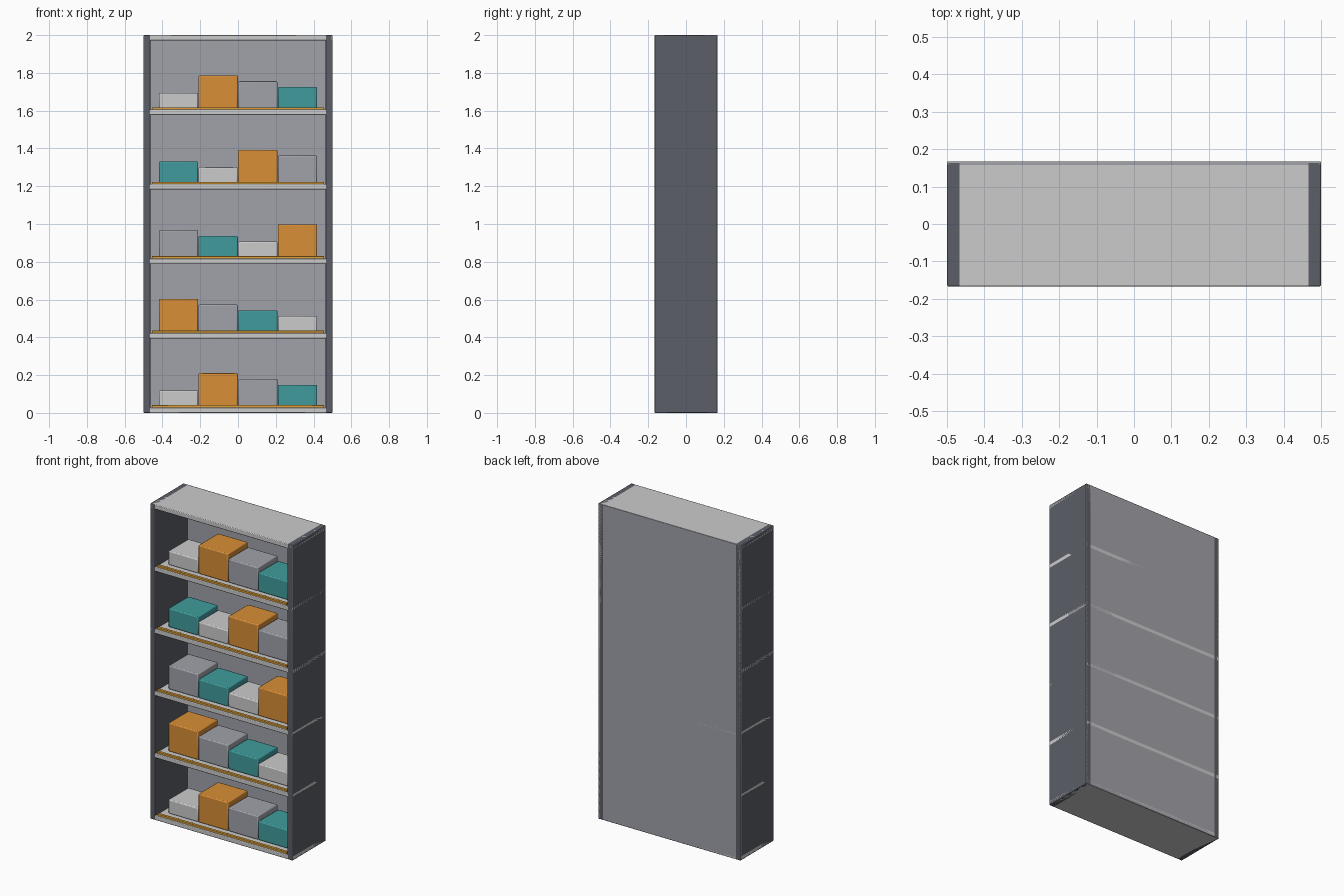
import bpy

if "Cube" in bpy.data.objects:
    bpy.data.objects.remove(bpy.data.objects["Cube"])

W, D, H = 1.0, 0.334, 2.0      # overall size
T = 0.029                      # board thickness
SIDE, BACK = 0.037, 0.012
LEVELS = 6
STEP = (H - T) / (LEVELS - 1)


def material(name, srgb):
    m = bpy.data.materials.new(name)
    m.diffuse_color = (*[(c / 255) ** 2.2 for c in srgb], 1)
    m.use_nodes = True
    m.node_tree.nodes["Principled BSDF"].inputs["Base Color"].default_value = m.diffuse_color
    return m


dark = material("dark_grey", (92, 95, 103))
mid = material("mid_grey", (160, 161, 168))
light = material("light_grey", (208, 209, 212))
orange = material("orange", (216, 141, 58))
teal = material("teal", (66, 154, 156))
gold = material("gold", (222, 160, 60))


def box(name, lo, hi, mat, bevel):
    """Bevelled box between two opposite corners."""
    bpy.ops.mesh.primitive_cube_add(
        size=1, location=[(a + b) / 2 for a, b in zip(lo, hi)])
    ob = bpy.context.object
    ob.name = name
    ob.scale = [b - a for a, b in zip(lo, hi)]
    bpy.ops.object.transform_apply(location=False, rotation=False, scale=True)
    ob.data.materials.append(mat)
    mod = ob.modifiers.new("soft_edges", 'BEVEL')
    mod.width = bevel
    mod.segments = 2
    bpy.ops.object.shade_smooth_by_angle()
    return ob


# Side panels and back panel
for name, x in (("left_side", -W / 2), ("right_side", W / 2 - SIDE)):
    box(name, (x, -D / 2, 0), (x + SIDE, D / 2, H), dark, 0.004)
box("back_panel", (-W / 2, D / 2 - BACK, 0), (W / 2, D / 2, H), mid, 0.003)

# Boards, front edge strips and the stored boxes
kinds = [("white_box", light, 0.089), ("orange_box", orange, 0.181),
         ("grey_box", mid, 0.15), ("teal_box", teal, 0.119)]
PITCH = 0.21
for i in range(LEVELS):
    z = i * STEP
    top = z + T
    board = "top_board" if i == LEVELS - 1 else f"shelf_{i}"
    box(board, (-W / 2, -D / 2, z), (W / 2, D / 2, top), light, 0.004)
    if i == LEVELS - 1:
        break
    box(f"edge_strip_{i}", (-0.455, -0.162, top - 0.002), (0.455, -0.145, top + 0.012), gold, 0.001)
    for j in range(4):
        name, mat, h = kinds[(i + j) % 4]
        x = (j - 2) * PITCH
        box(f"{name}_{i}", (x + 0.001, -0.1, top), (x + PITCH - 0.001, 0.1, top + h), mat, 0.006)
